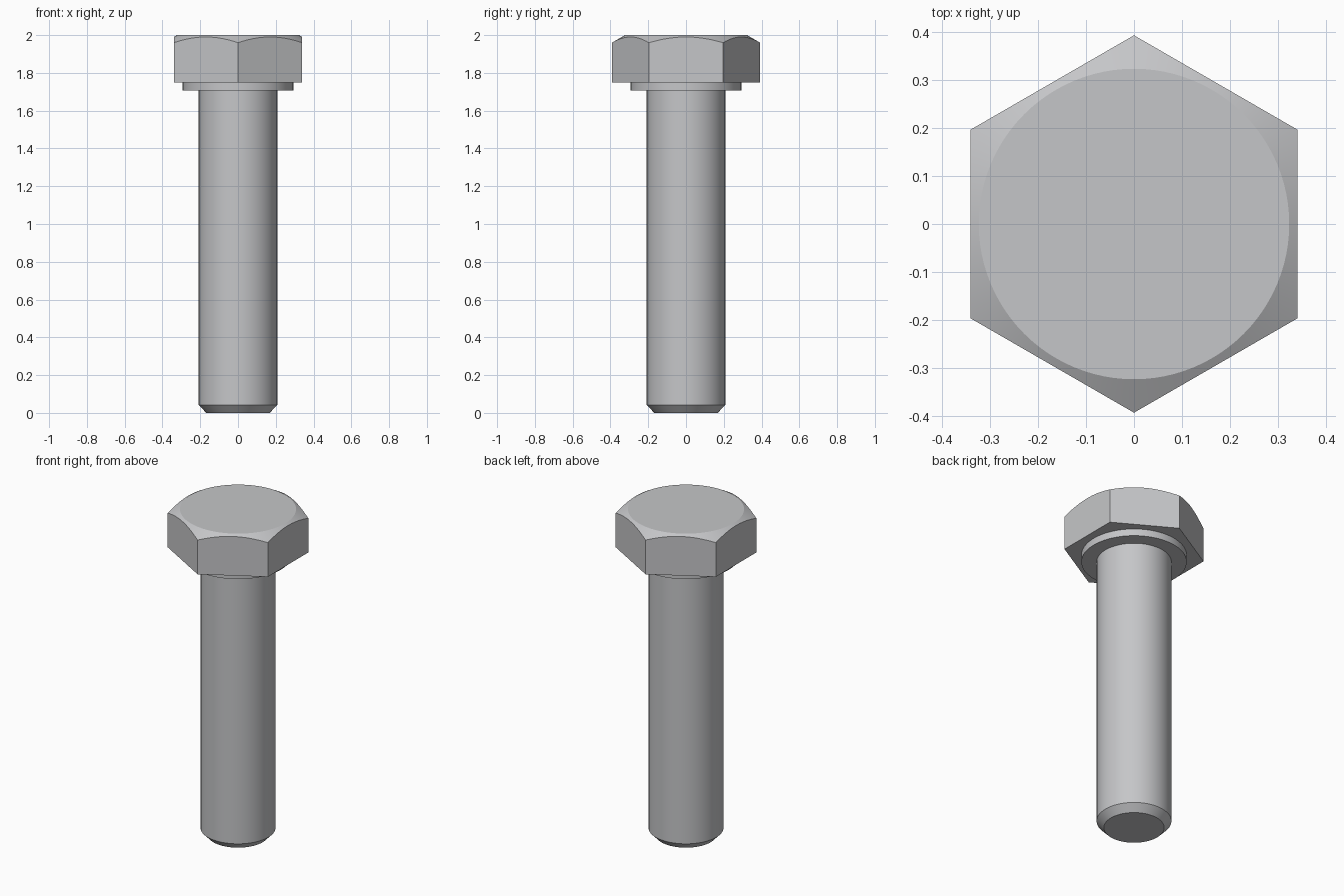
import bpy
import bmesh
from math import cos, sin, tan, pi, radians

cube = bpy.data.objects.get("Cube")
if cube:
    bpy.data.objects.remove(cube, do_unlink=True)

STEPS = 96                    # angular samples, a multiple of six
APOTHEM = 0.34                # half the width across the flats
TOP_R, TOP_Z = 0.323, 2.0     # flat disc on the head
HEAD_Z = 1.75                 # underside of the head
WASHER_R, WASHER_Z = 0.293, 1.707
SHANK_R, TIP_R, TIP_H = 0.208, 0.168, 0.042

steel = bpy.data.materials.new("steel grey")
steel.use_nodes = True
colour = (0.56, 0.565, 0.58, 1.0)
steel.diffuse_color = colour
steel.node_tree.nodes["Principled BSDF"].inputs["Base Color"].default_value = colour


def hex_radius(a):
    """Distance from the axis to a hexagon with corners on the y axis."""
    return APOTHEM / cos((a + pi / 6) % (pi / 3) - pi / 6)


def chamfer_z(a):
    """Height at which the conical chamfer meets the hexagon."""
    return TOP_Z - (hex_radius(a) - TOP_R) * tan(radians(30))


def make_part(name, rings, cap_first=False, cap_last=False):
    """Skin rings given as (radius, height); either may depend on the angle."""
    bm = bmesh.new()
    loops = []
    for radius, height in rings:
        loop = []
        for i in range(STEPS):
            a = 2 * pi * i / STEPS
            r = radius(a) if callable(radius) else radius
            z = height(a) if callable(height) else height
            loop.append(bm.verts.new((r * cos(a), r * sin(a), z)))
        loops.append(loop)
    for low, high in zip(loops, loops[1:]):
        for i in range(STEPS):
            j = (i + 1) % STEPS
            bm.faces.new((low[i], low[j], high[j], high[i]))
    if cap_first:
        bm.faces.new(loops[0][::-1])
    if cap_last:
        bm.faces.new(loops[-1])
    mesh = bpy.data.meshes.new(name)
    bm.to_mesh(mesh)
    bm.free()
    mesh.materials.append(steel)
    obj = bpy.data.objects.new(name, mesh)
    bpy.context.collection.objects.link(obj)
    bpy.ops.object.select_all(action="DESELECT")
    obj.select_set(True)
    bpy.context.view_layer.objects.active = obj
    bpy.ops.object.shade_smooth_by_angle(angle=radians(20))
    return obj


# Shank with chamfered tip
make_part("shank", [(TIP_R, 0), (SHANK_R, TIP_H), (SHANK_R, WASHER_Z)],
          cap_first=True)

# Round washer face under the head
make_part("washer_face", [(SHANK_R, WASHER_Z), (WASHER_R, WASHER_Z),
                          (WASHER_R, HEAD_Z)])

# Hexagonal head with conical chamfer around the top disc
make_part("hex_head", [(WASHER_R, HEAD_Z), (hex_radius, HEAD_Z),
                       (hex_radius, chamfer_z), (TOP_R, TOP_Z)],
          cap_last=True)
